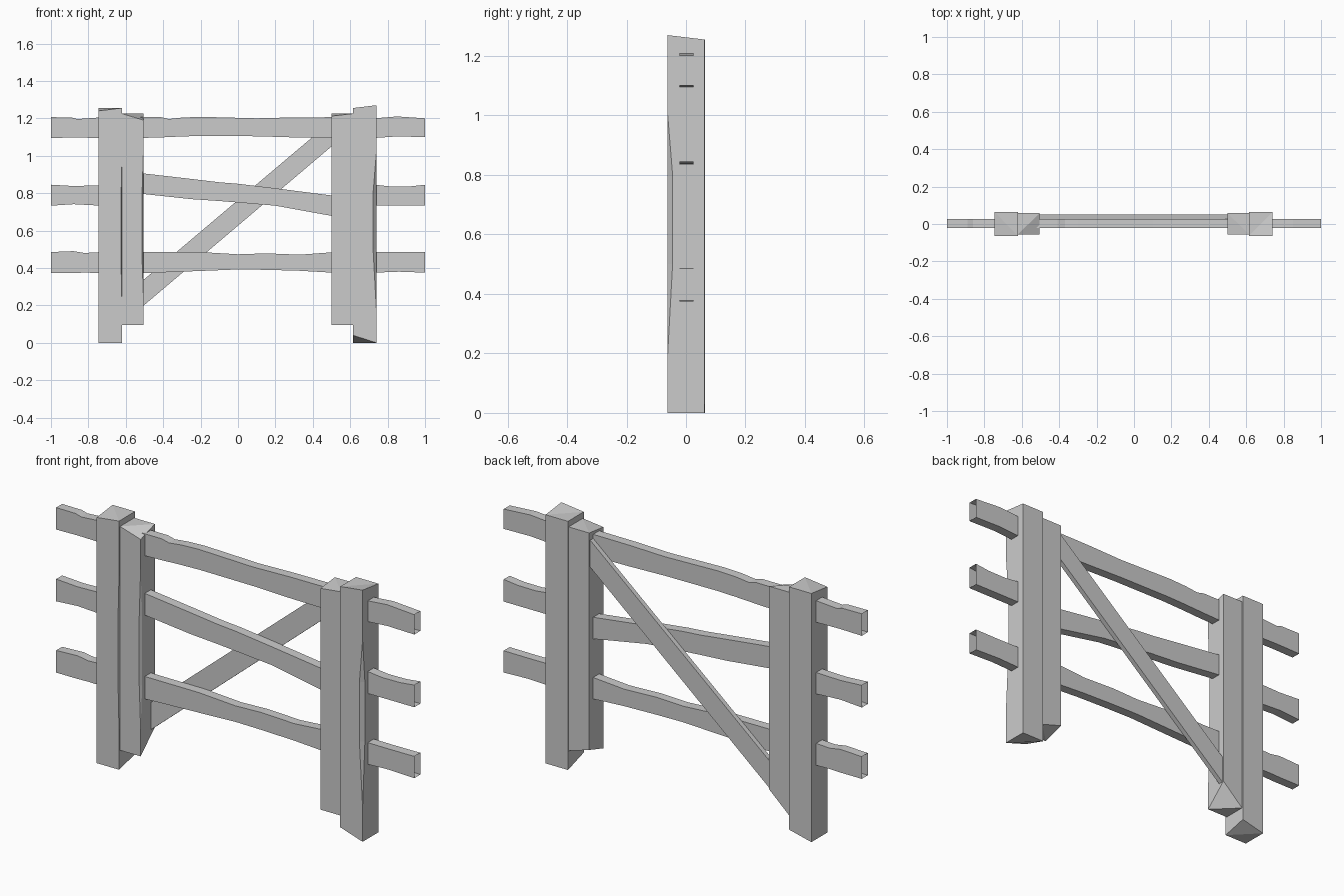
import bpy, bmesh

if "Cube" in bpy.data.objects:
    bpy.data.objects.remove(bpy.data.objects["Cube"])

wood = bpy.data.materials.new("plain grey wood")
wood.diffuse_color = (0.6, 0.6, 0.6, 1)
wood.use_nodes = True
wood.node_tree.nodes["Principled BSDF"].inputs["Base Color"].default_value = wood.diffuse_color


def finish(name, bm):
    bmesh.ops.remove_doubles(bm, verts=bm.verts, dist=1e-5)
    bmesh.ops.recalc_face_normals(bm, faces=bm.faces)
    me = bpy.data.meshes.new(name)
    bm.to_mesh(me)
    bm.free()
    me.materials.append(wood)
    ob = bpy.data.objects.new(name, me)
    bpy.context.collection.objects.link(ob)
    return ob


def post(name, x0, x1, y0, y1, bottom, top, chip=None):
    """Post with one hewn corner per end: (height, odd corner, odd height).
    Corners run front-left, front-right, back-right, back-left.
    chip = (dx, dy, z levels) shaves the front-right edge."""
    bm = bmesh.new()
    dx, dy, levels = chip or (0, 0, ())

    def ring(zs, cx=0, cy=0):
        pts = [(x0, y0, zs[0]), (x1 - cx, y0, zs[1]), (x1, y0 + cy, zs[1]),
               (x1, y1, zs[2]), (x0, y1, zs[3])]
        return [bm.verts.new(p) for p in pts]

    def end(spec):
        zs = [spec[0]] * 4
        zs[spec[1]] = spec[2]
        return ring(zs)

    rings = [end(bottom)]
    for i, z in enumerate(levels):
        k = 1 if 0 < i < len(levels) - 1 else 0
        rings.append(ring([z] * 4, dx * k, dy * k))
    rings.append(end(top))
    for a, b in zip(rings, rings[1:]):
        for i in range(5):
            j = (i + 1) % 5
            bm.faces.new((a[i], a[j], b[j], b[i]))
    # each end splits into two triangles around the odd corner
    for r, k in ((rings[0], bottom[1]), (rings[-1], top[1])):
        c = [r[0], r[2], r[3], r[4]]
        bm.faces.new((c[k], c[(k + 1) % 4], c[k - 1]))
        bm.faces.new((c[(k + 1) % 4], c[(k + 2) % 4], c[k - 1]))
    finish(name, bm)


def board(name, pts, y0=-0.022, y1=0.026):
    """Open-ended board through (x, top z, bottom z) stations."""
    bm = bmesh.new()
    rings = [[bm.verts.new(p) for p in
              ((x, y0, b), (x, y1, b), (x, y1, t), (x, y0, t))]
             for x, t, b in pts]
    for a, b in zip(rings, rings[1:]):
        for i in range(4):
            j = (i + 1) % 4
            bm.faces.new((a[i], a[j], b[j], b[i]))
    finish(name, bm)


# Posts
post("outer_post_left", -0.745, -0.62, -0.063, 0.064, (0, 2, 0.03), (1.255, 0, 1.24),
     (0.005, 0.012, (0.18, 0.4, 0.8, 1.0)))
post("inner_post_left", -0.62, -0.505, -0.055, 0.058, (0.095, 2, 0.2), (1.225, 1, 1.19),
     (0.008, 0.012, (0.22, 0.45, 0.8, 1.05)))
post("inner_post_right", 0.5, 0.615, -0.055, 0.058, (0.095, 3, 0.13), (1.225, 0, 1.212))
post("outer_post_right", 0.615, 0.74, -0.063, 0.063, (0, 0, 0.04), (1.255, 1, 1.27),
     (0.018, 0.018, (0.17, 0.5, 0.8, 1.02)))

# Gate rails between the posts
board("top_rail", [(-0.52, 1.206, 1.095), (-0.41, 1.206, 1.098), (-0.37, 1.196, 1.1),
                   (-0.3, 1.204, 1.103), (-0.2, 1.208, 1.106), (0.1, 1.2, 1.104),
                   (0.3, 1.205, 1.098), (0.52, 1.206, 1.095)])
board("middle_rail", [(-0.52, 0.907, 0.797), (-0.25, 0.876, 0.768), (-0.1, 0.858, 0.758),
                      (0.0, 0.85, 0.75), (0.2, 0.826, 0.733), (0.52, 0.785, 0.675)])
board("bottom_rail", [(-0.52, 0.486, 0.372), (-0.2, 0.485, 0.384), (0, 0.473, 0.392),
                      (0.15, 0.478, 0.39), (0.33, 0.471, 0.385), (0.52, 0.485, 0.374)])

# Diagonal brace across the back
board("diagonal_brace", [(-0.515, 0.328, 0.19), (0.51, 1.194, 1.058)], 0.026, 0.05)

# Rail stubs outside the posts
board("top_stub_left", [(-1, 1.206, 1.095), (-0.89, 1.205, 1.097), (-0.86, 1.196, 1.097),
                        (-0.73, 1.205, 1.095)])
board("middle_stub_left", [(-1, 0.845, 0.733), (-0.88, 0.838, 0.741), (-0.73, 0.842, 0.733)])
board("bottom_stub_left", [(-1, 0.485, 0.373), (-0.88, 0.49, 0.373), (-0.82, 0.48, 0.375),
                           (-0.73, 0.485, 0.373)])
board("top_stub_right", [(0.73, 1.2, 1.095), (0.85, 1.21, 1.103), (1, 1.2, 1.1)])
board("middle_stub_right", [(0.73, 0.845, 0.733), (0.82, 0.835, 0.733), (0.92, 0.836, 0.733),
                            (1, 0.845, 0.733)])
board("bottom_stub_right", [(0.73, 0.485, 0.375), (0.86, 0.484, 0.38), (1, 0.485, 0.375)])
